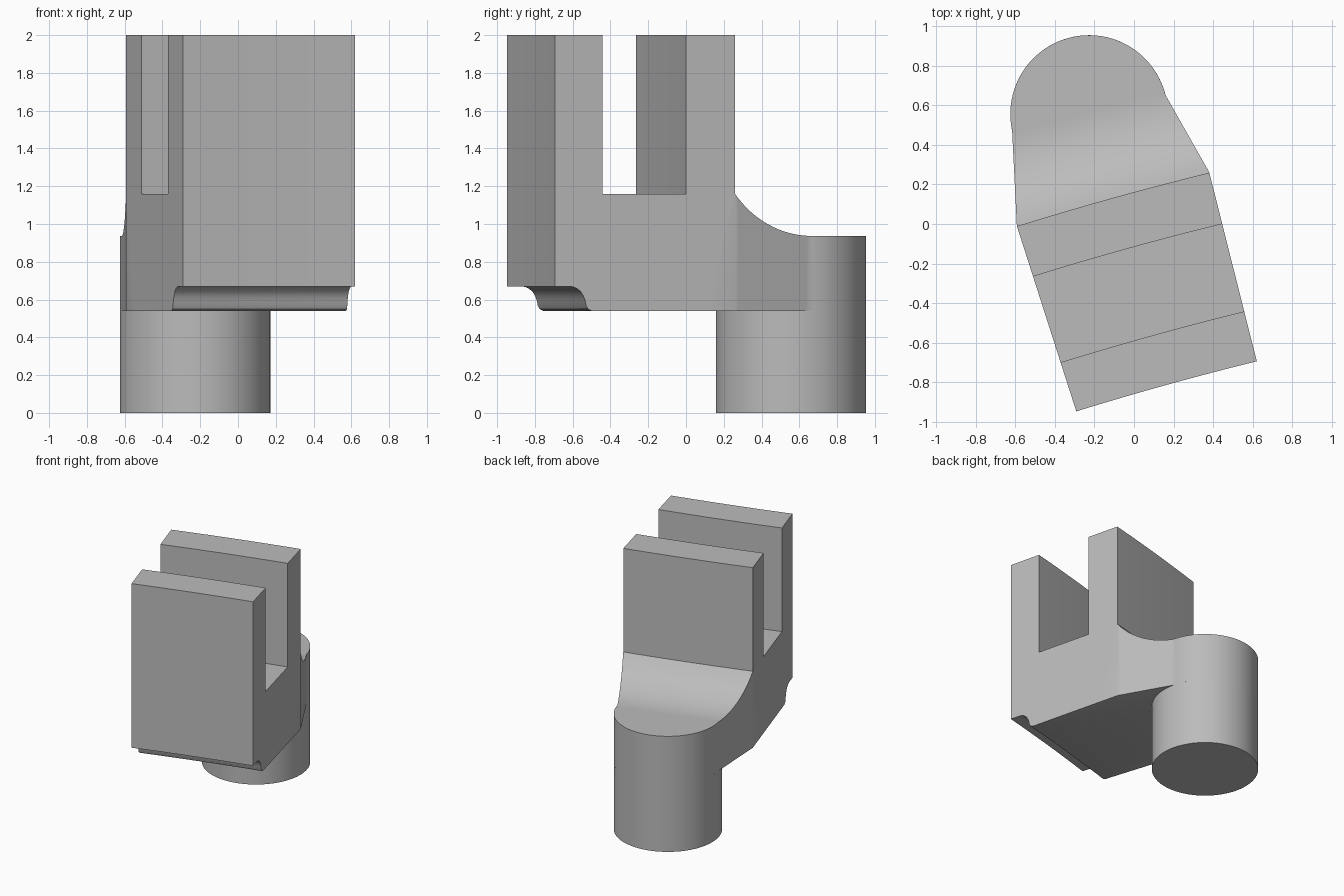
import bpy, bmesh
from math import sin, cos, atan2, sqrt, tau
from mathutils import Vector

cube = bpy.data.objects.get("Cube")
if cube:
    bpy.data.objects.remove(cube, do_unlink=True)

grey = bpy.data.materials.new("plain grey")
grey.use_nodes = True
COLOUR = (0.5, 0.5, 0.5, 1)
grey.diffuse_color = COLOUR
grey.node_tree.nodes["Principled BSDF"].inputs["Base Color"].default_value = COLOUR


def loft(name, rings):
    """Closed solid through a list of matching point rings."""
    bm = bmesh.new()
    loops = [[bm.verts.new(p) for p in ring] for ring in rings]
    n = len(loops[0])
    for a, b in zip(loops, loops[1:]):
        for i in range(n):
            j = (i + 1) % n
            bm.faces.new((a[i], a[j], b[j], b[i]))
    bm.faces.new(loops[0][::-1])
    bm.faces.new(loops[-1])
    bmesh.ops.recalc_face_normals(bm, faces=bm.faces)
    mesh = bpy.data.meshes.new(name)
    bm.to_mesh(mesh)
    bm.free()
    mesh.materials.append(grey)
    obj = bpy.data.objects.new(name, mesh)
    bpy.context.collection.objects.link(obj)
    return obj


def smooth(obj):
    bpy.ops.object.select_all(action='DESELECT')
    obj.select_set(True)
    bpy.context.view_layer.objects.active = obj
    bpy.ops.object.shade_smooth_by_angle(angle=0.5)


# Main dimensions; the fork is turned in plan by TURN
TURN = 0.271
ORIGIN = Vector((-0.105, 0.125, 0))
U = Vector((cos(TURN), sin(TURN), 0))
V = Vector((-sin(TURN), cos(TURN), 0))
TOP, SLOT, SHELF, BASE = 2.0, 1.16, 0.937, 0.54
FRONT = -0.983
PIN, RADIUS = Vector((-0.227, 0.556, 0)), 0.398

# Side profile: fork, slot, concave shoulder and undercut front lip
run, drop = 0.45, SLOT - SHELF
R = (run ** 2 + drop ** 2) / (2 * drop)
shoulder = []
for i in range(17):
    v = run * i / 16
    shoulder.append((v, SHELF + R - sqrt(R * R - (run - v) ** 2)))
lip = [(0.20, BASE), (0.18, 0.55), (0.17, 0.57), (0.165, 0.595), (0.155, 0.62),
       (0.14, 0.643), (0.12, 0.658), (0.10, 0.667), (0.075, 0.67), (0, 0.67)]
profile = [(FRONT, TOP), (-0.723, TOP), (-0.723, SLOT), (-0.267, SLOT),
           (-0.267, TOP), (0, TOP)] + shoulder + [(1, SHELF), (1, BASE)]
profile += [(FRONT + s, z) for s, z in lip]

# Sweep the profile across the width with a very slight bow
rings = []
for i in range(13):
    u = -0.6 + i * 0.1
    bow = 0.007 * (1 - (u / 0.48) ** 2)
    rings.append([ORIGIN + U * u + V * (v + bow) + Vector((0, 0, z)) for v, z in profile])
body = loft("fork_body", rings)

# Plan outline: tapering sides joined to a round back
left_back, right_back = Vector((0.38, 0.262, 0)), Vector((-0.592, -0.01, 0))
left_front, right_front = Vector((0.62, -0.692, 0)), Vector((-0.29, -0.952, 0))
start = atan2(0.095, 0.387)
end = atan2(-0.085, -0.389) + tau
plan = [left_front + (left_front - left_back) * 0.3, left_back]
for i in range(49):
    a = start + (end - start) * i / 48
    plan.append(PIN + Vector((cos(a), sin(a), 0)) * RADIUS)
plan += [right_back, right_front + (right_front - right_back) * 0.3]
outline = loft("plan_helper", [[p + Vector((0, 0, z)) for p in plan] for z in (0.3, 2.3)])
outline.hide_render = True

# Trim the swept body to the plan outline
mod = body.modifiers.new("trim", 'BOOLEAN')
mod.operation, mod.solver, mod.object = 'INTERSECT', 'EXACT', outline
bpy.context.view_layer.objects.active = body
bpy.ops.object.modifier_apply(modifier=mod.name)
bpy.data.objects.remove(outline, do_unlink=True)
smooth(body)

# Round pin below the body
circle = [PIN + Vector((cos(tau * i / 96), sin(tau * i / 96), 0)) * RADIUS for i in range(96)]
pin = loft("round_pin", [[p + Vector((0, 0, z)) for p in circle] for z in (0, BASE)])
smooth(pin)
